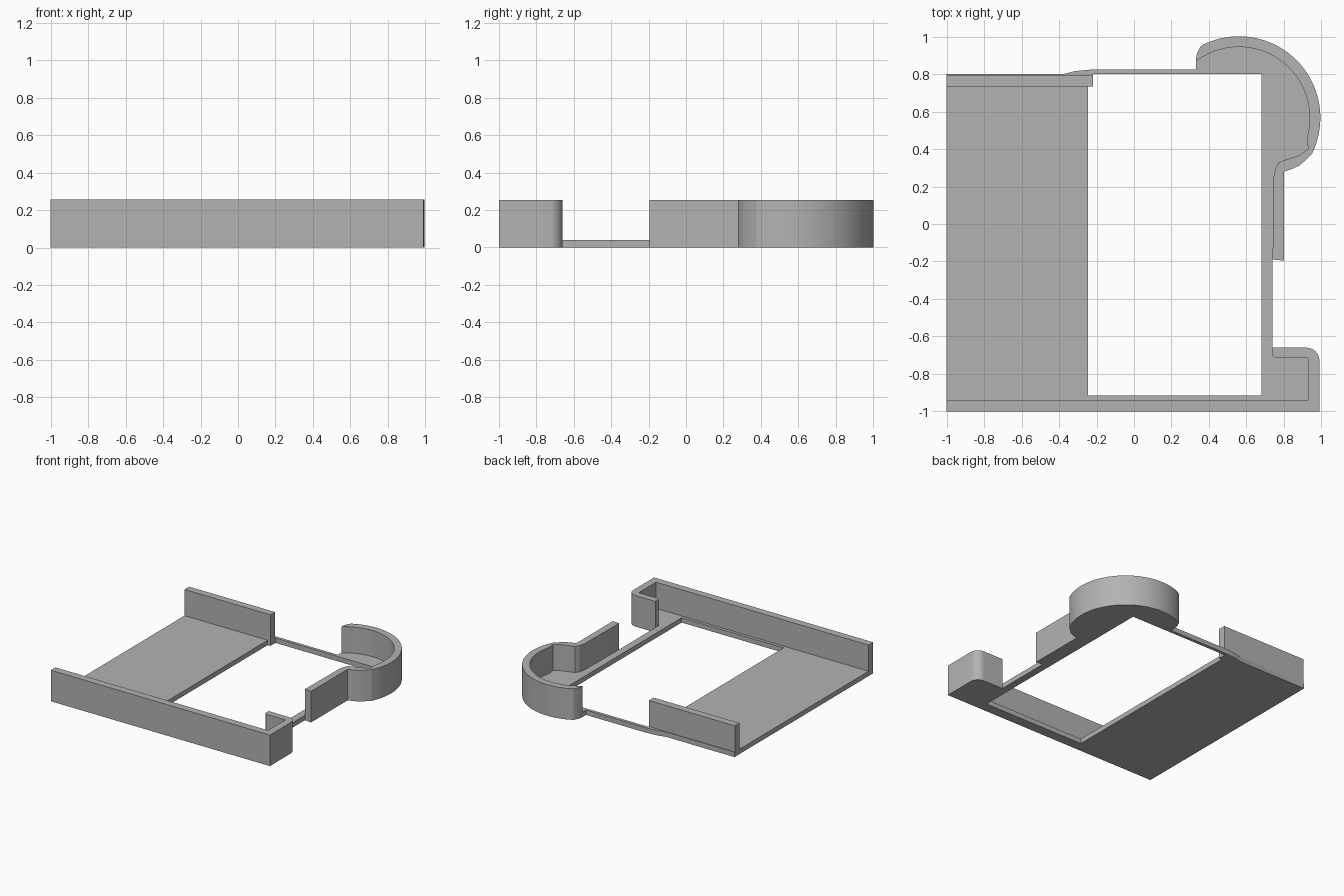
import bpy, bmesh, math

cube = bpy.data.objects.get("Cube")
if cube:
    bpy.data.objects.remove(cube, do_unlink=True)

FLOOR, TOP = 0.04, 0.255

grey = bpy.data.materials.new("plain grey")
grey.use_nodes = True
colour = (0.45, 0.45, 0.45, 1)
grey.diffuse_color = colour
grey.node_tree.nodes["Principled BSDF"].inputs["Base Color"].default_value = colour


def arc(cx, cy, r, start, end, steps):
    """Points along an arc, angles in degrees."""
    angles = [math.radians(start + (end - start) * i / steps) for i in range(steps + 1)]
    return [(cx + r * math.cos(a), cy + r * math.sin(a)) for a in angles]


def extrude(name, loops, z0, z1):
    """Fill one outline (plus optional holes) and pull it up to a solid."""
    bm = bmesh.new()
    edges = []
    for loop in loops:
        verts = [bm.verts.new((x, y, z0)) for x, y in loop]
        edges += [bm.edges.new((a, b)) for a, b in zip(verts, verts[1:] + verts[:1])]
    bmesh.ops.triangle_fill(bm, edges=edges, use_beauty=True)
    result = bmesh.ops.extrude_face_region(bm, geom=bm.faces[:], use_keep_orig=True)
    moved = [g for g in result["geom"] if isinstance(g, bmesh.types.BMVert)]
    bmesh.ops.translate(bm, verts=moved, vec=(0, 0, z1 - z0))
    bmesh.ops.recalc_face_normals(bm, faces=bm.faces[:])
    mesh = bpy.data.meshes.new(name)
    bm.to_mesh(mesh)
    bm.free()
    mesh.materials.append(grey)
    obj = bpy.data.objects.new(name, mesh)
    bpy.context.collection.objects.link(obj)
    bpy.ops.object.select_all(action="DESELECT")
    obj.select_set(True)
    bpy.context.view_layer.objects.active = obj
    bpy.ops.object.shade_smooth_by_angle(angle=math.radians(20))
    return obj


# Shared curves: rounded front corner and the large round bay
corner = arc(0.92, -0.73, 0.07, 0, 90, 8)
bay_outer = arc(0.56, 0.567, 0.435, -26, 114, 40)
bay_inner = arc(0.56, 0.567, 0.378, 127, -14, 40)
bay_neck = [(0.74, -0.19), (0.80, -0.195), (0.80, 0.28), (0.845, 0.295),
            (0.885, 0.313), (0.92, 0.345)]
bay_end = [(0.357, 0.95), (0.338, 0.915), (0.33, 0.88)]

# Floor plate with its large opening
floor_outline = ([(-1, -1), (0.99, -1)] + corner + [(0.74, -0.66)] + bay_neck
                 + bay_outer + bay_end
                 + [(0.33, 0.825), (-0.22, 0.825), (-0.31, 0.817), (-0.38, 0.80), (-1, 0.80)])
opening = [(-0.245, -0.915), (0.68, -0.915), (0.68, 0.80), (-0.22, 0.80),
           (-0.22, 0.735), (-0.245, 0.735)]
extrude("floor_plate", [floor_outline, opening], 0, FLOOR)

# Front wall that hooks back round the right-hand corner
front_wall = ([(-1, -1), (0.99, -1)] + corner
              + [(0.74, -0.66), (0.74, -0.70), (0.755, -0.715), (0.93, -0.715),
                 (0.93, -0.94), (-1, -0.94)])
extrude("front_wall", [front_wall], FLOOR, TOP)

# Short back wall
back_wall = [(-1, 0.735), (-0.22, 0.735), (-0.22, 0.795), (-1, 0.795)]
extrude("back_wall", [back_wall], FLOOR, TOP)

# Side wall flowing into the round bay
bay_return = [(0.925, 0.44), (0.93, 0.40), (0.88, 0.365), (0.81, 0.343),
              (0.775, 0.33), (0.755, 0.30), (0.745, 0.25)]
extrude("bay_wall", [bay_neck + bay_outer + bay_end + bay_inner + bay_return], FLOOR, TOP)
